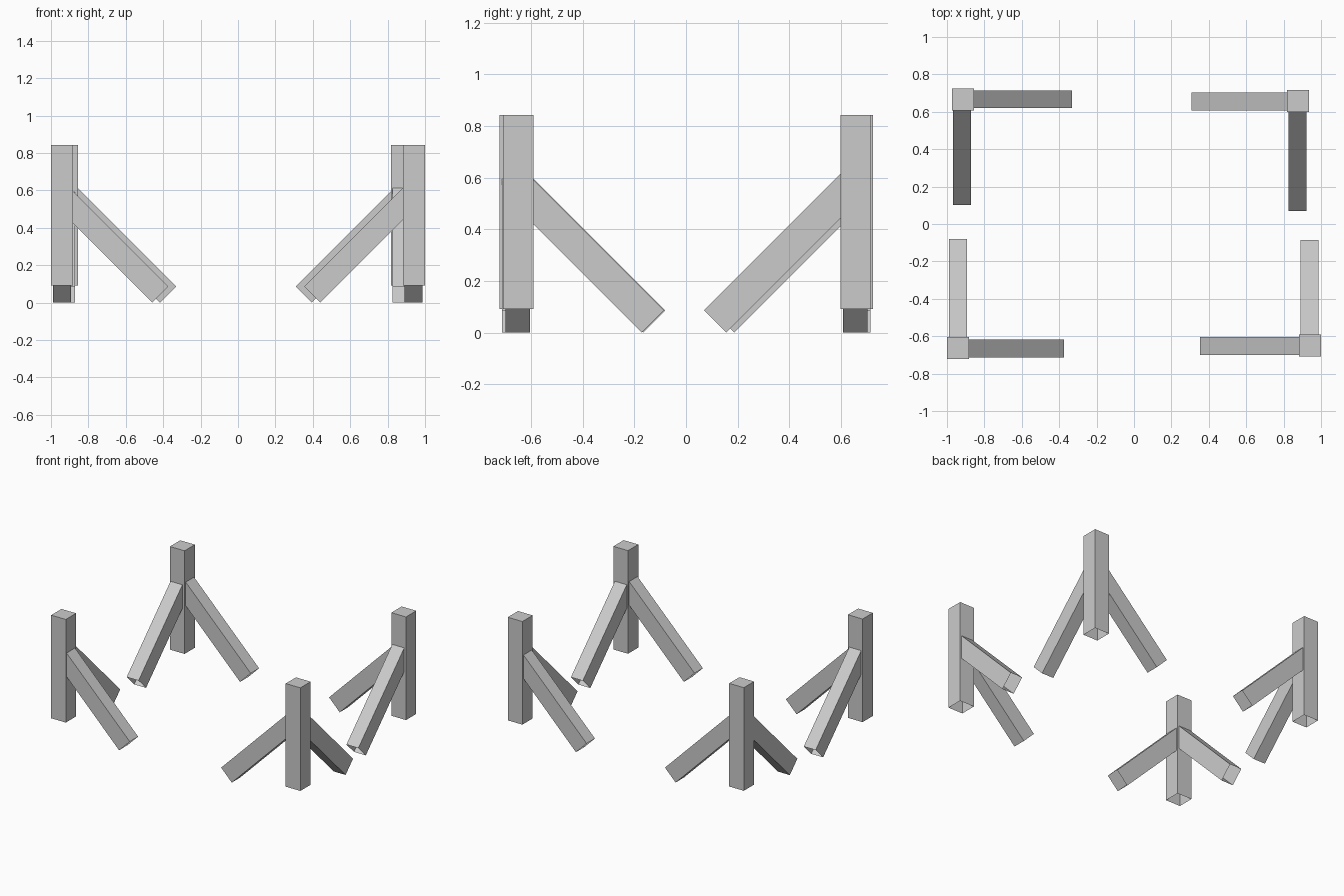
import bpy, bmesh
from mathutils import Vector

if "Cube" in bpy.data.objects:
    bpy.data.objects.remove(bpy.data.objects["Cube"])

POST_W, POST_Z0, POST_Z1 = 0.118, 0.092, 0.843
BRACE_W, RISE = 0.096, 0.086      # brace width, height of its square-cut lower end


def make_object(name, verts, faces):
    mesh = bpy.data.meshes.new(name)
    mesh.from_pydata(verts, [], faces)
    obj = bpy.data.objects.new(name, mesh)
    bpy.context.collection.objects.link(obj)
    return obj


def tube(name, top, bottom, cap, inside):
    """Four-sided tube between two rings, open at the bottom; faces point away from its middle."""
    faces = [(i, (i + 1) % 4, (i + 1) % 4 + 4, i + 4) for i in range(4)]
    if cap:
        faces.append((0, 1, 2, 3))
    obj = make_object(name, top + bottom, faces)
    bm = bmesh.new()
    bm.from_mesh(obj.data)
    bm.normal_update()
    flip = [f for f in bm.faces if f.normal.dot(f.calc_center_median() - inside) < 0]
    bmesh.ops.reverse_faces(bm, faces=flip)
    bm.to_mesh(obj.data)
    bm.free()


def post(name, cx, cy):
    h = POST_W / 2
    ring = [(cx - h, cy - h), (cx + h, cy - h), (cx + h, cy + h), (cx - h, cy + h)]
    tube(name, [(x, y, POST_Z1) for x, y in ring], [(x, y, POST_Z0) for x, y in ring],
         True, Vector((cx, cy, 0.45)))


def brace(name, axis, face, tip, side):
    """45 degree brace: plumb cut on the post face, square cut at the foot."""
    d = 1 if tip > face else -1
    run = abs(tip - face)
    foot = tip - d * RISE
    z_up, z_low = RISE + run, run - RISE
    lo, hi = side - BRACE_W / 2, side + BRACE_W / 2

    def pt(a, s, z):
        return (a, s, z) if axis == 'x' else (s, a, z)

    top = [pt(face, lo, z_up), pt(face, hi, z_up), pt(face, hi, z_low), pt(face, lo, z_low)]
    low = [pt(tip, lo, RISE), pt(tip, hi, RISE), pt(foot, hi, 0), pt(foot, lo, 0)]
    mid = sum((Vector(p) for p in top + low), Vector()) / 8
    tube(name, top, low, False, mid)


# corner: post centre, x-brace tip and side centre, y-brace tip and side centre
corners = {
    "front_left": (-0.941, -0.663, -0.373, -0.665, -0.080, -0.941),
    "front_right": (0.940, -0.650, 0.354, -0.652, -0.085, 0.939),
    "back_left": (-0.914, 0.665, -0.331, 0.667, 0.101, -0.920),
    "back_right": (0.876, 0.657, 0.308, 0.656, 0.070, 0.873),
}
for corner, (cx, cy, x_tip, x_side, y_tip, y_side) in corners.items():
    post(corner + "_post", cx, cy)
    sx, sy = (1 if cx > 0 else -1), (1 if cy > 0 else -1)
    brace(corner + "_side_brace", 'x', cx - sx * POST_W / 2, x_tip, x_side)
    brace(corner + "_depth_brace", 'y', cy - sy * POST_W / 2, y_tip, y_side)
